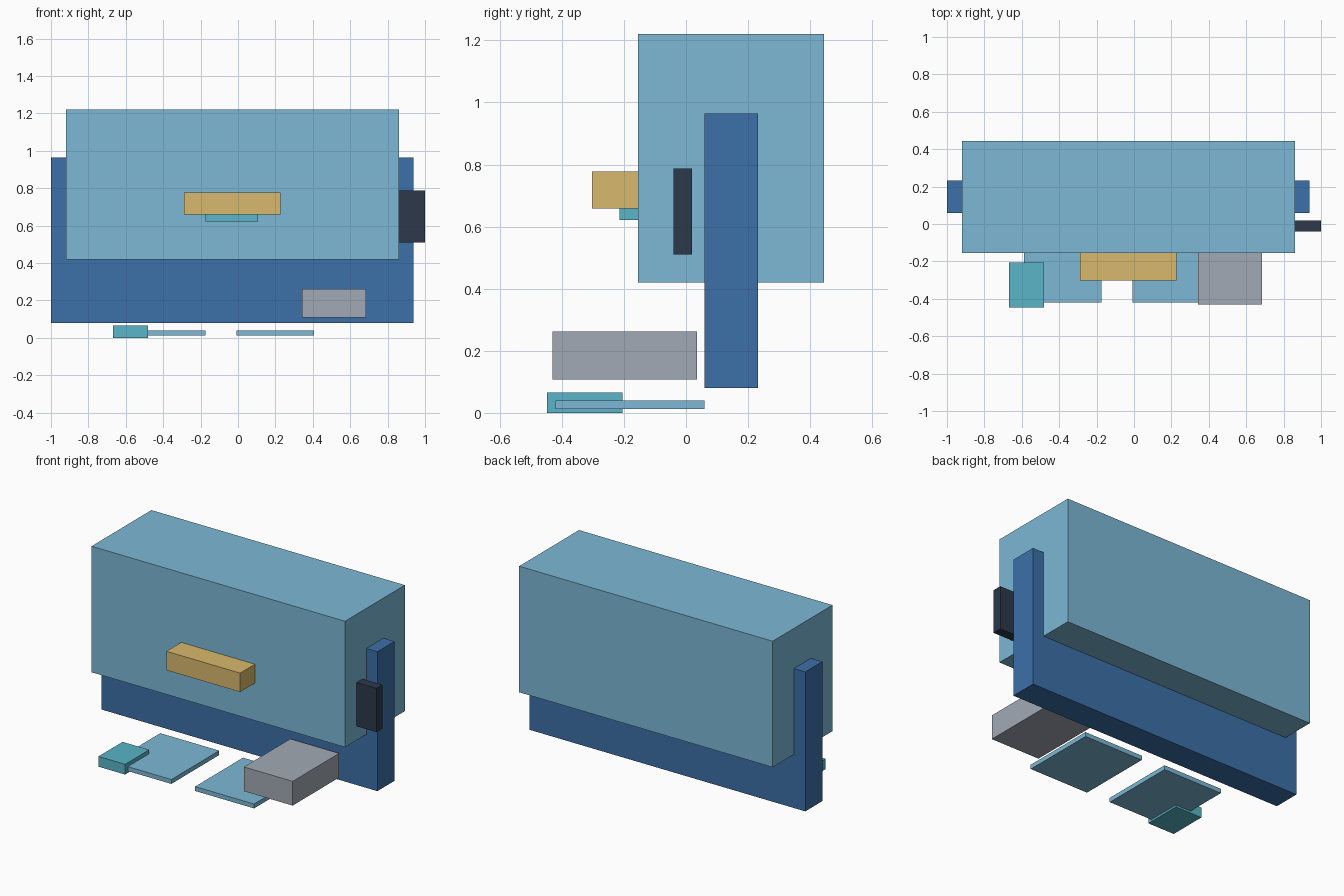
import bpy

if "Cube" in bpy.data.objects:
    bpy.data.objects.remove(bpy.data.objects["Cube"])


def material(name, color):
    m = bpy.data.materials.new(name)
    m.diffuse_color = (*color, 1)
    m.use_nodes = True
    m.node_tree.nodes["Principled BSDF"].inputs["Base Color"].default_value = m.diffuse_color
    return m


LIGHT_BLUE = material("light_blue", (0.20, 0.48, 0.67))
NAVY = material("blue", (0.045, 0.16, 0.39))
DARK = material("dark", (0.025, 0.04, 0.07))
GOLD = material("gold", (0.69, 0.48, 0.15))
TEAL = material("teal", (0.10, 0.46, 0.58))
GREY = material("grey", (0.36, 0.40, 0.46))


def box(name, x, y, z, mat):
    """Box from (min, max) ranges along each axis."""
    bpy.ops.mesh.primitive_cube_add(size=1, location=[sum(r) / 2 for r in (x, y, z)])
    ob = bpy.context.object
    ob.name = name
    ob.scale = [r[1] - r[0] for r in (x, y, z)]
    bpy.ops.object.transform_apply(location=False, rotation=False, scale=True)
    ob.data.materials.append(mat)
    return ob


# Large body and the slab running through it
box("body", (-0.92, 0.86), (-0.155, 0.445), (0.42, 1.22), LIGHT_BLUE)
box("support_slab", (-1.0, 0.937), (0.06, 0.232), (0.08, 0.965), NAVY)

# Panel on the right side
box("side_panel", (0.83, 1.0), (-0.04, 0.02), (0.51, 0.787), DARK)

# Ledge on the front with a small block under it
box("front_ledge", (-0.29, 0.227), (-0.303, -0.14), (0.658, 0.778), GOLD)
box("ledge_bracket", (-0.173, 0.107), (-0.215, -0.14), (0.622, 0.67), TEAL)

# Pair of floor plates
for side, x0 in (("left", -0.588), ("right", -0.007)):
    box(f"floor_plate_{side}", (x0, x0 + 0.414), (-0.42, 0.06), (0.012, 0.04), LIGHT_BLUE)

# Small floor block and raised grey box
box("floor_block", (-0.667, -0.48), (-0.447, -0.205), (0.0, 0.065), TEAL)
box("grey_box", (0.342, 0.685), (-0.43, 0.036), (0.108, 0.262), GREY)
